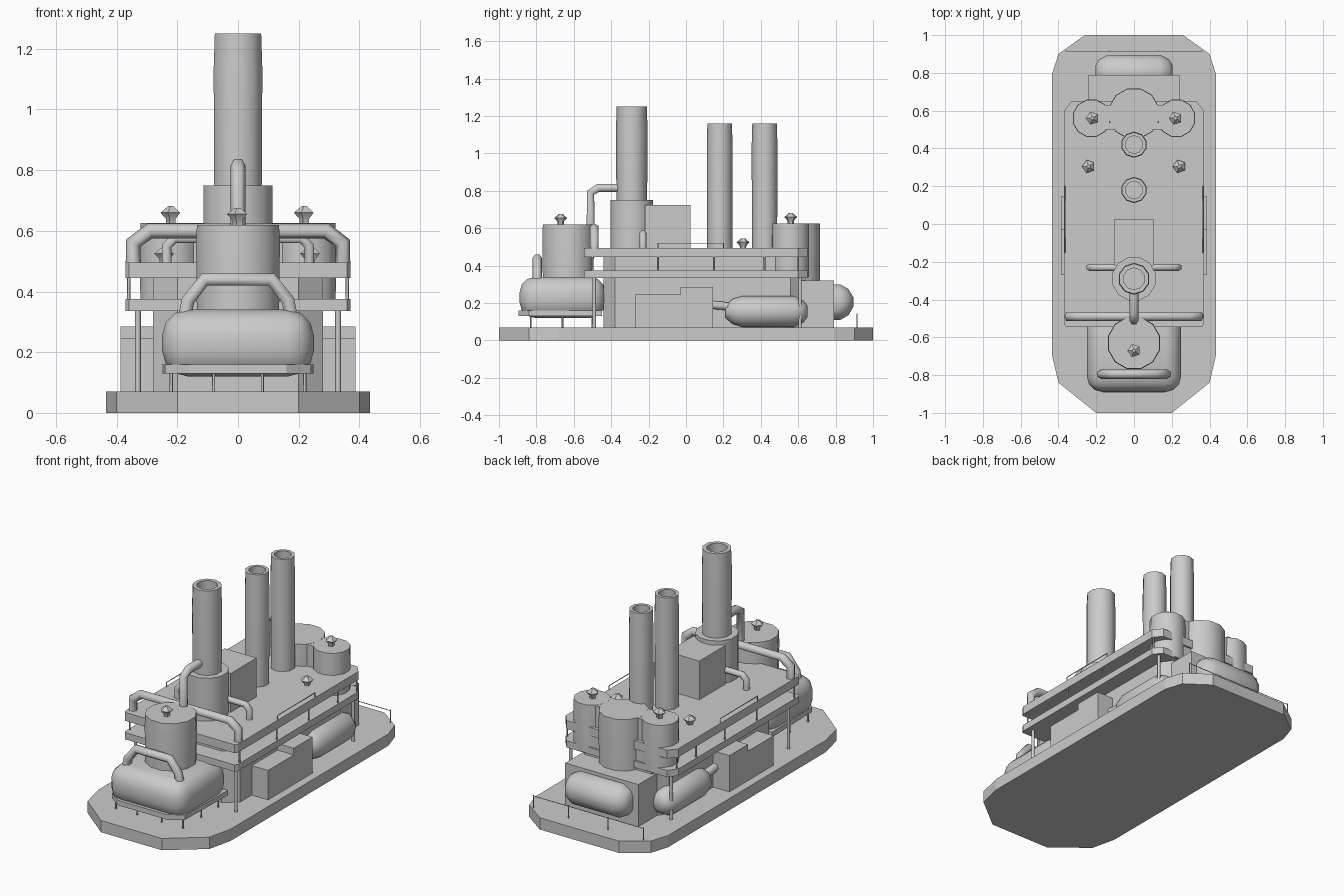
import bpy, bmesh, math
from mathutils import Vector

if "Cube" in bpy.data.objects:
    bpy.data.objects.remove(bpy.data.objects["Cube"])


def make(name, bm, smooth=False):
    bmesh.ops.recalc_face_normals(bm, faces=bm.faces)
    me = bpy.data.meshes.new(name)
    bm.to_mesh(me)
    bm.free()
    ob = bpy.data.objects.new(name, me)
    bpy.context.collection.objects.link(ob)
    if smooth:
        bpy.ops.object.select_all(action='DESELECT')
        ob.select_set(True)
        bpy.context.view_layer.objects.active = ob
        bpy.ops.object.shade_smooth_by_angle(angle=math.radians(40))
    return ob


def prism(name, pts, z0, z1):
    bm = bmesh.new()
    lo = [bm.verts.new((x, y, z0)) for x, y in pts]
    hi = [bm.verts.new((x, y, z1)) for x, y in pts]
    bm.faces.new(lo)
    bm.faces.new(hi)
    n = len(pts)
    for i in range(n):
        j = (i + 1) % n
        bm.faces.new((lo[i], lo[j], hi[j], hi[i]))
    return make(name, bm)


def mirrored(half):
    return half + [(-x, y) for x, y in reversed(half)]


def box(name, x0, x1, y0, y1, z0, z1, bevel=0, segs=3):
    bm = bmesh.new()
    bmesh.ops.create_cube(bm, size=1)
    for v in bm.verts:
        v.co = ((x0 + x1) / 2 + v.co.x * (x1 - x0), (y0 + y1) / 2 + v.co.y * (y1 - y0),
                (z0 + z1) / 2 + v.co.z * (z1 - z0))
    if bevel:
        bmesh.ops.bevel(bm, geom=bm.edges[:], offset=bevel, segments=segs, profile=0.5, affect='EDGES')
    return make(name, bm, bool(bevel))


def lathe(name, origin, profile, sides=10, axis='Z'):
    """Revolve (radius, height) points around an axis; ends are capped."""
    bm = bmesh.new()
    rings = []
    for r, h in profile:
        ring = []
        for i in range(sides):
            a = 2 * math.pi * (i + 0.5) / sides
            c, s = r * math.cos(a), r * math.sin(a)
            p = {'Z': (c, s, h), 'Y': (c, h, s), 'X': (h, c, s)}[axis]
            ring.append(bm.verts.new(Vector(origin) + Vector(p)))
        rings.append(ring)
    for a, b in zip(rings, rings[1:]):
        for i in range(sides):
            j = (i + 1) % sides
            bm.faces.new((a[i], a[j], b[j], b[i]))
    bm.faces.new(rings[0])
    bm.faces.new(rings[-1])
    return make(name, bm, True)


def pipe(name, pts, r, res=1):
    cu = bpy.data.curves.new(name, 'CURVE')
    cu.dimensions = '3D'
    cu.bevel_depth = r
    cu.bevel_resolution = res
    cu.use_fill_caps = True
    sp = cu.splines.new('POLY')
    sp.points.add(len(pts) - 1)
    for p, co in zip(sp.points, pts):
        p.co = (*co, 1)
    ob = bpy.data.objects.new(name, cu)
    bpy.context.collection.objects.link(ob)
    return ob


def knob(name, x, y, z):
    lathe(name, (x, y, z), [(0.018, -0.01), (0.018, 0.015), (0.036, 0.035), (0.01, 0.056)], 5)


def stack(name, y, r, z0, z1):
    # open-topped chimney
    lathe(name, (0, y, 0), [(r, z0), (r * 1.03, z1 - 0.12), (r * 0.98, z1), (r * 0.7, z1),
                            (r * 0.7, z1 - 0.2)], 10)


# base plate and hull
prism("base_plate", mirrored([(0.2, -1), (0.4, -0.84), (0.435, -0.69), (0.435, 0.79), (0.4, 0.9), (0.26, 1)]), 0, 0.07)
prism("hull", mirrored([(0.2, -0.44), (0.28, -0.38), (0.28, 0.56), (0.22, 0.64)]), 0.06, 0.46)

# two deck slabs with gap between
deck = mirrored([(0.36, -0.545), (0.37, -0.53), (0.37, 0.6), (0.33, 0.65)])
prism("lower_deck", deck, 0.335, 0.375)
prism("upper_deck", deck, 0.445, 0.495)

# front tank, ledge, tower, arch pipe
box("front_tank", -0.25, 0.25, -0.89, -0.43, 0.12, 0.34, 0.085)
prism("tank_ledge", mirrored([(0.16, -0.895), (0.24, -0.84), (0.25, -0.45)]), 0.13, 0.16)
for x in (-0.22, -0.08, 0.08, 0.22):
    for y in (-0.83, -0.66, -0.5):
        pipe("tank_leg", [(x, y, 0.06), (x, y, 0.16)], 0.005)
lathe("front_tower", (0, -0.63, 0), [(0.14, 0.3), (0.143, 0.56), (0.14, 0.62)], 12)
knob("tower_knob", 0, -0.67, 0.62)
pipe("tank_arch_pipe", [(-0.18, -0.795, 0.29), (-0.165, -0.795, 0.37), (-0.11, -0.795, 0.44), (0.11, -0.795, 0.44),
                        (0.165, -0.795, 0.37), (0.18, -0.795, 0.29)], 0.025)

# front deck arch pipe
pipe("deck_arch_pipe", [(-0.345, -0.49, 0.46), (-0.345, -0.49, 0.56), (-0.29, -0.49, 0.6), (0.29, -0.49, 0.6),
                        (0.345, -0.49, 0.56), (0.345, -0.49, 0.46)], 0.026)

# chimneys, main stack base, deck house
lathe("main_stack_base", (0, -0.29, 0), [(0.118, 0.37), (0.118, 0.75)], 12)
stack("main_stack", -0.29, 0.082, 0.7, 1.25)
stack("middle_stack", 0.18, 0.067, 0.37, 1.16)
stack("rear_stack", 0.42, 0.067, 0.37, 1.16)
box("deck_house", -0.105, 0.105, -0.22, 0.025, 0.48, 0.725)
pipe("steam_pipe", [(0, -0.34, 0.815), (0, -0.47, 0.815), (0, -0.51, 0.79), (0, -0.51, 0.6)], 0.025)

# parts repeated on both sides
for s in (-1, 1):
    pipe("stack_side_pipe", [(s * 0.08, -0.23, 0.575), (s * 0.21, -0.23, 0.575), (s * 0.235, -0.23, 0.55),
                             (s * 0.235, -0.23, 0.48)], 0.019)
    xs = sorted((s * 0.2, s * 0.387))
    box("side_locker_low", *xs, -0.27, -0.03, 0.06, 0.245)
    box("side_locker_tall", *xs, -0.03, 0.145, 0.06, 0.285)
    lathe("side_tank", (s * 0.275, 0, 0.155),
          [(0.035, 0.21), (0.07, 0.25), (0.085, 0.3), (0.085, 0.58), (0.06, 0.63), (0.03, 0.65)], 12, 'Y')
    pipe("tank_nozzle", [(s * 0.29, 0.14, 0.19), (s * 0.29, 0.2, 0.185), (s * 0.285, 0.27, 0.17)], 0.025)
    lathe("rear_turret", (s * 0.225, 0.56, 0), [(0.1, 0.34), (0.102, 0.55), (0.1, 0.625)], 12)
    knob("turret_knob", s * 0.22, 0.56, 0.625)
    knob("deck_knob", s * 0.24, 0.305, 0.49)
    for y in (-0.49, 0.61):
        pipe("deck_column", [(s * 0.33, y, 0.06), (s * 0.33, y, 0.34)], 0.01)
    for y in (-0.5, -0.15, 0.15, 0.42, 0.6):
        pipe("gap_post", [(s * 0.36, y, 0.37), (s * 0.36, y, 0.45)], 0.005)
    pipe("deck_rail", [(s * 0.365, -0.15, 0.48), (s * 0.365, -0.15, 0.52), (s * 0.365, 0.2, 0.52),
                       (s * 0.365, 0.2, 0.48)], 0.003)
    for x in (0.13, 0.36):
        pipe("stern_rail_post", [(s * x, 0.915, 0.06), (s * x, 0.915, 0.145)], 0.003)
pipe("stern_rail", [(-0.36, 0.915, 0.14), (0.36, 0.915, 0.14)], 0.002)

# rear cluster, box and tank
lathe("rear_centre_turret", (0, 0.585, 0), [(0.135, 0.32), (0.137, 0.55), (0.135, 0.625)], 12)
box("turret_link", -0.2, 0.2, 0.5, 0.63, 0.34, 0.624)
box("rear_box", -0.24, 0.24, 0.6, 0.79, 0.06, 0.32)
lathe("rear_tank", (0, 0.8, 0.205),
      [(0.04, -0.205), (0.075, -0.185), (0.098, -0.14), (0.098, 0.14), (0.075, 0.185), (0.04, 0.205)], 12, 'X')
